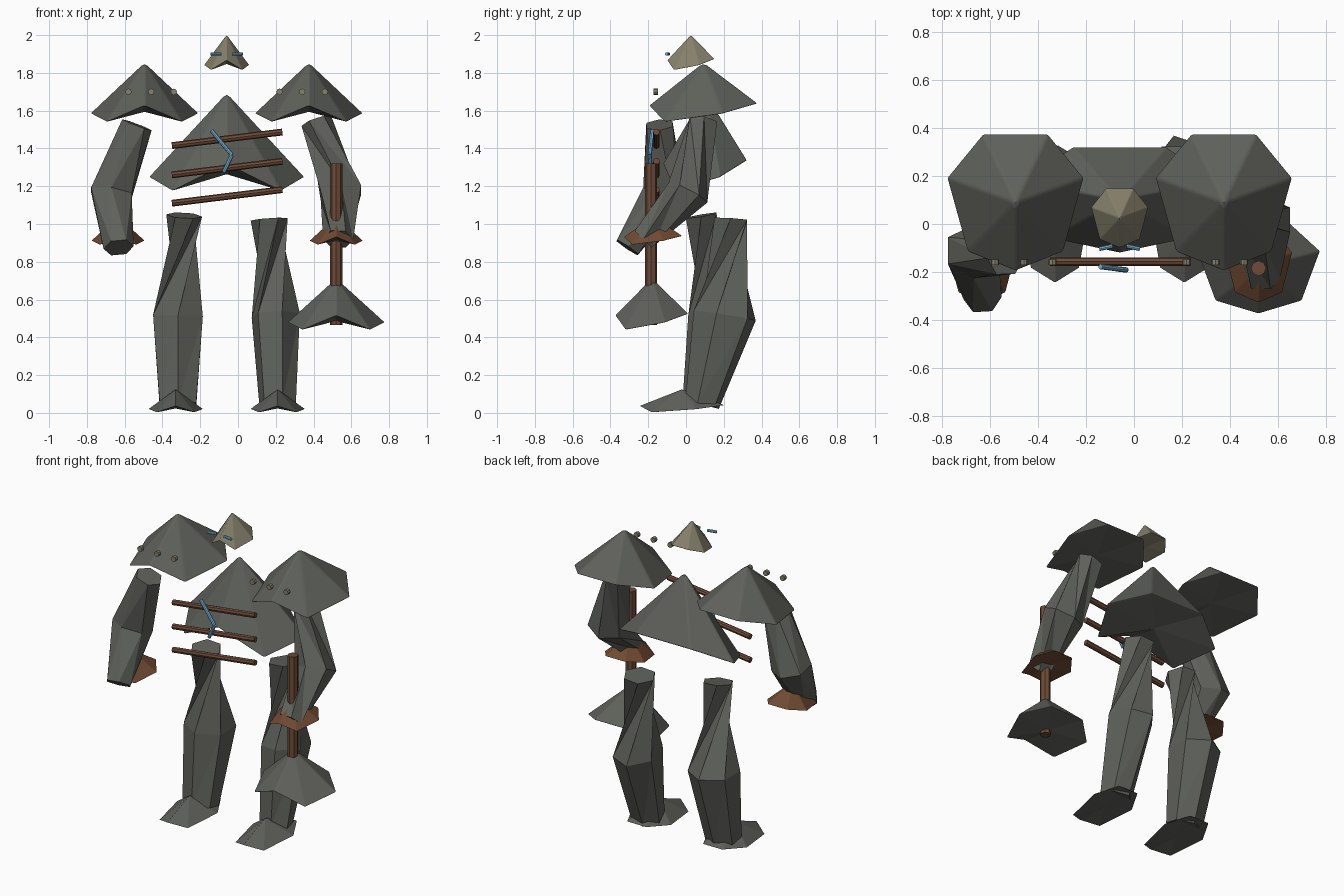
import bpy, bmesh, math
from mathutils import Vector

if "Cube" in bpy.data.objects:
    bpy.data.objects.remove(bpy.data.objects["Cube"])


def material(name, rgb):
    m = bpy.data.materials.new(name)
    m.diffuse_color = (*rgb, 1)
    m.use_nodes = True
    m.node_tree.nodes["Principled BSDF"].inputs["Base Color"].default_value = m.diffuse_color
    return m


STONE = material("grey stone", (0.115, 0.12, 0.105))
PALE = material("pale stone", (0.24, 0.22, 0.15))
WOOD = material("brown wood", (0.155, 0.07, 0.04))
RUST = material("rust leather", (0.165, 0.07, 0.034))
BLUE = material("glowing blue", (0.19, 0.45, 0.69))


def finish(name, bm, mat):
    bmesh.ops.recalc_face_normals(bm, faces=bm.faces)
    me = bpy.data.meshes.new(name)
    bm.to_mesh(me)
    bm.free()
    me.materials.append(mat)
    ob = bpy.data.objects.new(name, me)
    bpy.context.collection.objects.link(ob)
    return ob


# Seven-sided rock peak with a raised front corner; origin is its apex
RIM = [(0, -1, -.725), (.70, -.72, -1), (1, .36, -.86), (.475, 1, -.69),
       (-.475, 1, -.69), (-1, .36, -.86), (-.70, -.72, -1)]


def peak(name, apex, size, mat):
    bm = bmesh.new()
    a = Vector(apex)
    top = bm.verts.new(a)
    rim = [bm.verts.new(a + Vector([p * s for p, s in zip(v, size)])) for v in RIM]
    low = bm.verts.new(sum((v.co for v in rim), Vector()) / 7)
    for i in range(7):
        bm.faces.new((top, rim[i], rim[(i + 1) % 7]))
        bm.faces.new((low, rim[(i + 1) % 7], rim[i]))
    ob = finish(name, bm, mat)
    # Slightly worn edges
    bev = ob.modifiers.new("worn edges", 'BEVEL')
    bev.width = .03 * min(size)
    bev.segments = 2
    bev.limit_method = 'ANGLE'
    bev.angle_limit = math.radians(15)
    return ob


# Twisted six-sided limb through three joints, with a turn angle per ring
def limb(name, joints, radii, turns, mat):
    bm = bmesh.new()
    pts = [Vector(p) for p in joints]
    dirs = [(pts[1] - pts[0]).normalized(), (pts[2] - pts[0]).normalized(),
            (pts[2] - pts[1]).normalized()]
    rings = []
    for p, d, r, turn in zip(pts, dirs, radii, turns):
        u = Vector((1, 0, 0))
        u = (u - d * u.dot(d)).normalized()
        v = d.cross(u)
        ring = []
        for i in range(6):
            t = math.radians(60 * i + turn)
            ring.append(bm.verts.new(p + u * (r[0] * math.cos(t)) + v * (r[1] * math.sin(t))))
        rings.append(ring)
    for a, b in zip(rings, rings[1:]):
        for i in range(6):
            j = (i + 1) % 6
            bm.faces.new((a[i], a[j], b[i]))
            bm.faces.new((a[j], b[j], b[i]))
    bm.faces.new(rings[0])
    bm.faces.new(rings[-1])
    return finish(name, bm, mat)


# Straight rod between two points
def rod(name, p, q, radius, mat, sides=8):
    bm = bmesh.new()
    p, q = Vector(p), Vector(q)
    bmesh.ops.create_cone(bm, cap_ends=True, segments=sides, radius1=radius,
                          radius2=radius, depth=(q - p).length)
    bm.transform((q - p).to_track_quat('Z', 'Y').to_matrix().to_4x4())
    bmesh.ops.translate(bm, verts=bm.verts, vec=(p + q) / 2)
    return finish(name, bm, mat)


# Head, torso, shoulders
peak("head", (-.06, .025, 2.002), (.12, .125, .187), PALE)
peak("torso", (-.06, .10, 1.695), (.413, .222, .52), STONE)
for side, x in (("left", -.495), ("right", .375)):
    peak(side + "_shoulder", (x, .09, 1.855), (.288, .288, .315), STONE)
    for i in (-1, 0, 1):
        rx = x + .035 + .12 * i if side == "left" else x - .035 + .12 * i
        rod(side + "_rivet", (rx, -.172, 1.70), (rx, -.148, 1.70), .017, PALE)

# Arms and bracers
limb("left_arm", [(-.535, -.14, 1.525), (-.67, -.115, 1.165), (-.632, -.31, .875)],
     [(.083, .08), (.125, .115), (.08, .078)], (0, 30, 60), STONE)
limb("right_arm", [(.415, .09, 1.545), (.545, .01, 1.165), (.53, -.225, .92)],
     [(.083, .085), (.125, .115), (.08, .073)], (0, -30, -60), STONE)
peak("left_bracer", (-.635, -.175, 1.04), (.142, .155, .15), RUST)
peak("right_bracer", (.52, -.175, 1.04), (.142, .155, .15), RUST)

# Legs and feet
limb("left_leg", [(-.285, .08, 1.045), (-.318, .17, .515), (-.318, .075, .045)],
     [(.095, .095), (.152, .158), (.112, .095)], (0, 150, 210), STONE)
limb("right_leg", [(.165, .237, 1.025), (.2, .205, .515), (.21, .085, .045)],
     [(.098, .1), (.132, .172), (.1, .095)], (0, 135, 195), STONE)
for side, x in (("left", -.33), ("right", .21)):
    peak(side + "_foot", (x, -.022, .125), (.145, .225, .122), STONE)

# Hammer: wooden shaft and stone head
rod("hammer_shaft", (.52, -.185, .465), (.52, -.185, 1.32), .032, WOOD)
peak("hammer_head", (.52, -.182, .713), (.259, .194, .273), STONE)

# Slanted bars across the chest
for z in (1.11, 1.26, 1.415):
    rod("chest_bar", (-.35, -.157, z), (.235, -.157, z + .072), .018, WOOD)

# Blue rune and eyes
elbow = (-.032, -.192, 1.365)
rod("rune_upper", (-.14, -.178, 1.495), elbow, .011, BLUE)
rod("rune_lower", elbow, (-.075, -.187, 1.275), .011, BLUE)
for x, s in ((-.117, -1), (-.003, 1)):
    rod("eye", (x - .028, -.098 + s * .006, 1.9), (x + .028, -.098 - s * .006, 1.9), .009, BLUE)
